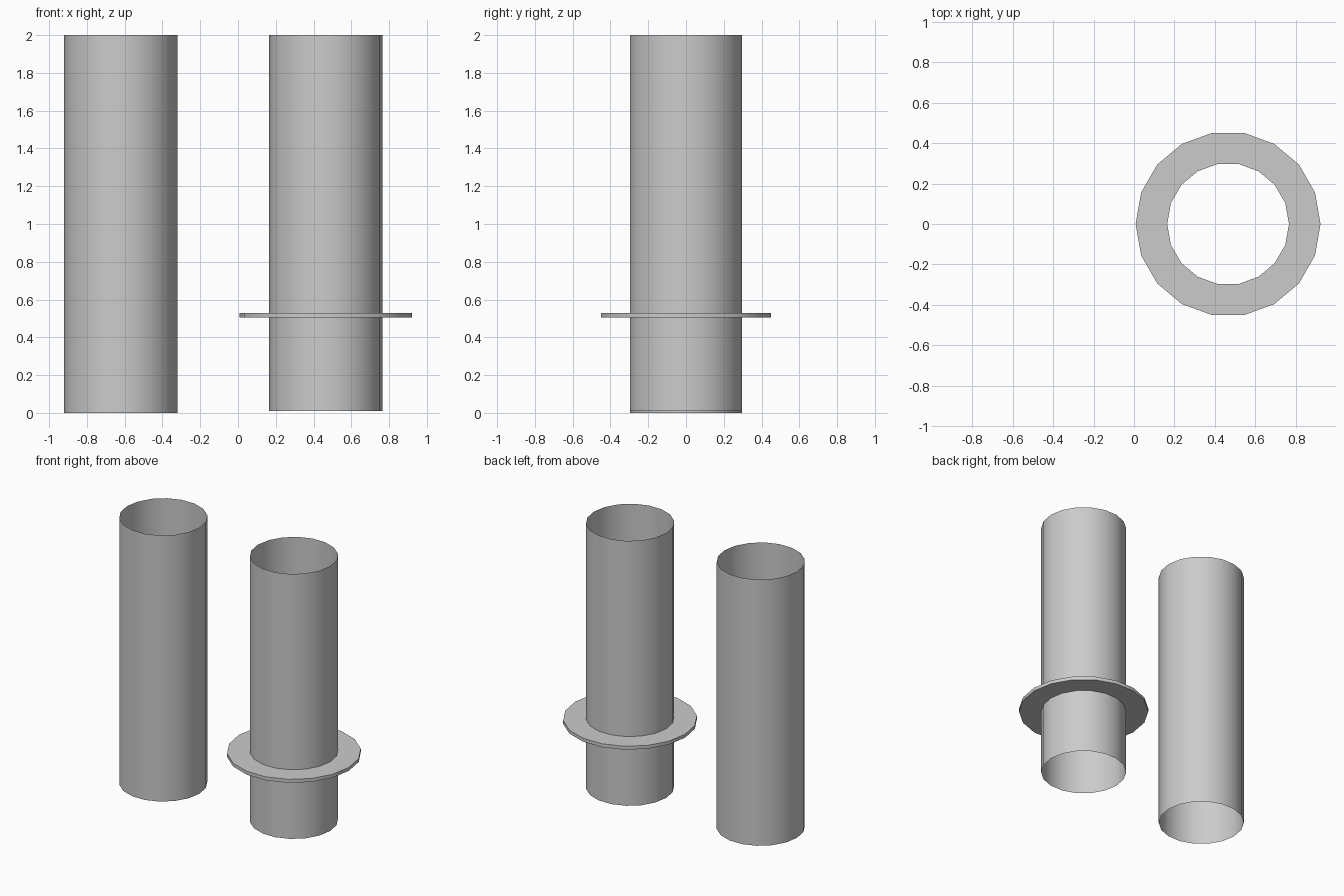
import bpy
from math import cos, sin, tau

if "Cube" in bpy.data.objects:
    bpy.data.objects.remove(bpy.data.objects["Cube"])

SIDES = 18


def swept(name, profile, x, closed=False):
    """Revolve an (r, z) profile around a vertical axis at x."""
    n = len(profile)
    verts = [(r * cos(tau * i / SIDES), r * sin(tau * i / SIDES), z)
             for i in range(SIDES) for r, z in profile]
    faces = []
    for i in range(SIDES):
        a, b = i * n, (i + 1) % SIDES * n
        for k in range(n if closed else n - 1):
            m = (k + 1) % n
            faces.append((a + k, b + k, b + m, a + m))
    mesh = bpy.data.meshes.new(name)
    mesh.from_pydata(verts, [], faces)
    mesh.update()
    obj = bpy.data.objects.new(name, mesh)
    obj.location.x = x
    bpy.context.collection.objects.link(obj)
    bpy.ops.object.select_all(action='DESELECT')
    obj.select_set(True)
    bpy.context.view_layer.objects.active = obj
    bpy.ops.object.shade_smooth_by_angle()
    return obj


# Two open, thin-walled tubes
R = 0.301
swept("plain_tube", [(R, 0.0), (R, 2.0)], -0.621)
swept("flanged_tube", [(R, 0.01), (R, 2.0)], 0.465)

# Flat collar around the right tube
swept("collar_ring", [(R, 0.504), (0.457, 0.504), (0.457, 0.53), (R, 0.53)],
      0.465, closed=True)
